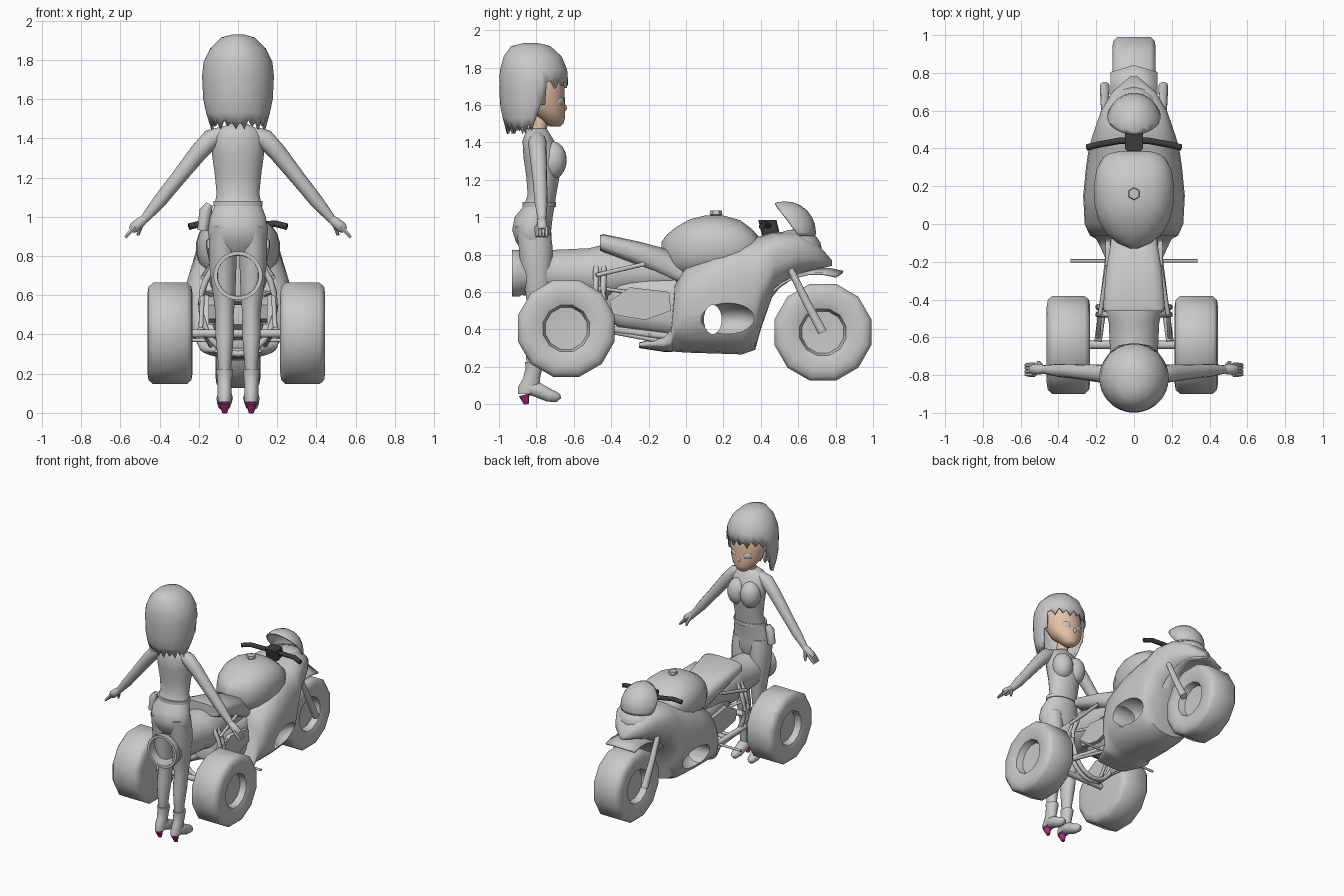
import bpy, bmesh, math
from mathutils import Vector

if "Cube" in bpy.data.objects:
    bpy.data.objects.remove(bpy.data.objects["Cube"])


def material(name, r, g, b):
    m = bpy.data.materials.new(name)
    m.use_nodes = True
    m.diffuse_color = (r, g, b, 1)
    m.node_tree.nodes["Principled BSDF"].inputs["Base Color"].default_value = (r, g, b, 1)
    return m


GREY = material("plain grey", .58, .58, .58)
SKIN = material("skin", .8, .54, .39)
DARK = material("dark rubber", .045, .045, .045)
PINK = material("magenta", .42, .02, .2)
SIDES = ((-1, "right"), (1, "left"))


def finish(name, bm, mat):
    bmesh.ops.remove_doubles(bm, verts=bm.verts[:], dist=.0005)
    bmesh.ops.recalc_face_normals(bm, faces=bm.faces[:])
    me = bpy.data.meshes.new(name)
    bm.to_mesh(me)
    bm.free()
    me.materials.append(mat)
    ob = bpy.data.objects.new(name, me)
    bpy.context.collection.objects.link(ob)
    return ob


def skin_rings(bm, rings, cap=True):
    rows = [[bm.verts.new(p) for p in ring] for ring in rings]
    n = len(rows[0])
    for a, b in zip(rows, rows[1:]):
        for i in range(n):
            j = (i + 1) % n
            bm.faces.new((a[i], a[j], b[j], b[i]))
    if cap:
        bm.faces.new(rows[0][::-1])
        bm.faces.new(rows[-1])


def loft(name, mat, rings, axis="z", n=16, power=2, cap=True, low=None):
    """Rings are (centre, first radius, second radius); low squares the under half."""
    u, v = {"x": (1, 2), "y": (0, 2), "z": (0, 1)}[axis]
    loops = []
    for centre, ru, rv in rings:
        loop = []
        for i in range(n):
            a = 2 * math.pi * (i + .5) / n
            c, s = math.cos(a), math.sin(a)
            e = 2 / (low if low and s < 0 else power)
            p = Vector(centre)
            p[u] += ru * math.copysign(abs(c) ** e, c)
            p[v] += rv * math.copysign(abs(s) ** e, s)
            loop.append(p)
        loops.append(loop)
    bm = bmesh.new()
    skin_rings(bm, loops, cap)
    return finish(name, bm, mat)


def body(name, mat, stations, n=16, power=2.5, low=None):
    """Stations along y: (y, bottom, top, half width)."""
    return loft(name, mat, [((0, y, (a + b) / 2), w, (b - a) / 2)
                            for y, a, b, w in stations], "y", n, power, True, low)


def tube(name, mat, points, radii, n=10):
    pts = [Vector(p) for p in points]
    if not isinstance(radii, (list, tuple)):
        radii = [radii] * len(pts)
    loops = []
    for i, p in enumerate(pts):
        q = (pts[min(i + 1, len(pts) - 1)] - pts[max(i - 1, 0)]).to_track_quat("Z", "Y")
        loops.append([p + q @ Vector((math.cos(t), math.sin(t), 0)) * radii[i]
                      for t in (2 * math.pi * k / n for k in range(n))])
    bm = bmesh.new()
    skin_rings(bm, loops)
    return finish(name, bm, mat)


def ball(name, mat, centre, radii, n=16, cuts=()):
    """Ellipsoid; each cut is (point, normal) and removes the normal's side."""
    bm = bmesh.new()
    bmesh.ops.create_uvsphere(bm, u_segments=n, v_segments=n // 2 + 2, radius=1)
    for v in bm.verts:
        v.co = Vector([c + r * k for c, r, k in zip(centre, radii, v.co)])
    for point, normal in cuts:
        bmesh.ops.bisect_plane(bm, geom=bm.verts[:] + bm.edges[:] + bm.faces[:],
                               plane_co=point, plane_no=normal, clear_outer=True)
    return finish(name, bm, mat)


def thicken(ob, amount):
    ob.modifiers.new("Thickness", "SOLIDIFY").thickness = amount


def wheel(name, x, y, z, w, closed):
    hub = [(.4, 0), (.48, .43), (.88, .48), (.98, .6)]
    tread = [(1, .78), (.95, .92), (.75, 1)]
    inner = [(.97, 0)] if closed else hub
    prof = hub + tread + [(-t, k) for t, k in (inner + tread)[::-1]]
    loft(name, GREY, [((x + t * w, y, z), k * .268, k * .268) for t, k in prof], "x", 12)


# Wheels and axle
wheel("front_wheel", 0, .732, .385, .115, False)
wheel("rear_wheel_left", .33, -.64, .405, .115, True)
wheel("rear_wheel_right", -.347, -.64, .405, -.115, True)
tube("rear_axle", GREY, [(-.3, -.64, .405), (.3, -.64, .405)], .022)

# Fairing with a dished hole through both sides
fairing = body("fairing", GREY, [
    (-.25, .3, .33, .12), (-.12, .28, .365, .18), (-.08, .28, .4, .2),
    (-.06, .28, .64, .235), (0, .275, .74, .262), (.15, .27, .82, .27),
    (.3, .265, .88, .255), (.37, .29, .895, .245), (.4, .4, .9, .24),
    (.47, .6, .92, .22), (.6, .69, .92, .175), (.7, .72, .86, .115), (.78, .74, .77, .02)],
    32, 3, 2.2)
cutters = [ball("dish_cutter", GREY, (s * .31, .23, .45), (.16, .16, .095), 32) for s, _ in SIDES]
cutters.append(loft("hole_cutter", GREY, [((x, .143, .453), .048, .078) for x in (-.5, .5)], "x"))
bpy.context.view_layer.objects.active = fairing
for c in cutters:
    c.hide_render = True
    mod = fairing.modifiers.new("Cut", "BOOLEAN")
    mod.operation, mod.object, mod.solver = "DIFFERENCE", c, "EXACT"
    bpy.ops.object.modifier_apply(modifier=mod.name)
    bpy.data.objects.remove(c)

# Tank, cap, seat, nose and screen
body("tank", GREY, [(-.13, .76, .87, .02), (-.1, .72, .91, .09), (-.05, .69, .95, .15),
                    (.02, .67, .99, .19), (.1, .67, 1.01, .21), (.2, .67, 1.01, .215),
                    (.29, .7, .985, .2), (.35, .74, .94, .165), (.385, .78, .9, .13)], 24, 2.3)
loft("tank_cap", GREY, [((0, .16, z), r, r) for z, r in ((1, .018), (1.015, .034), (1.035, .03))],
     n=6)
body("seat", GREY, [(-.46, .82, .905, .16), (-.44, .81, .91, .165), (-.25, .735, .87, .15),
                    (-.1, .665, .83, .125), (-.02, .64, .74, .12)], 16, 3.2)
ball("nose", GREY, (0, .585, .835), (.14, .14, .1))
thicken(ball("wind_screen", GREY, (0, .53, .92), (.15, .165, .165), 20,
             [((0, .53, 1.0), (0, -1, -.75)), ((0, .6, .9), (0, 0, -1))]), .01)

# Handlebar
tube("handlebar", DARK, [(-.25, .405, .95), (-.19, .42, .965), (-.08, .44, .955),
                         (.08, .44, .955), (.19, .42, .965), (.25, .405, .95)], .017, 8)
loft("handlebar_mount", DARK, [((0, y, z), .05, .05) for y, z in ((.455, .9), (.435, .985))],
     n=8, power=6)

# Front mudguard wrapped round the wheel
bm = bmesh.new()
rows = []
for i in range(9):
    a = math.radians(72 + 12.5 * i)
    y, z = .735 + .345 * math.cos(a), .385 + .345 * math.sin(a)
    rows.append([bm.verts.new((x, y - abs(x) * .3, z - abs(x) * .2))
                 for x in (-.125, -.06, 0, .06, .125)])
for a, b in zip(rows, rows[1:]):
    for i in range(4):
        bm.faces.new((a[i], a[i + 1], b[i + 1], b[i]))
thicken(finish("front_mudguard", bm, GREY), .012)

# Engine and the open barrel at the tail
body("engine", GREY, [(-.42, .45, .6, .08), (-.36, .41, .68, .12), (-.05, .36, .68, .13)], 12, 4)
loft("tail_barrel", GREY, [((0, y, .7), r, r) for y, r in (
    (-.06, 0), (-.06, .1), (-.3, .12), (-.46, .15), (-.52, .135), (-.88, .118), (-.89, .125),
    (-.93, .125), (-.93, .105), (-.6, .1), (-.6, 0))], "y", 24)
for y in (-.44, -.48):
    ring = [(.19 * math.sin(t), y, .55 + .25 * math.cos(t))
            for t in (2 * math.pi * k / 24 for k in range(25))]
    tube("frame_hoop", GREY, ring, .016, 8)

for s, side in SIDES:
    def at(points):
        return [(s * x, y, z) for x, y, z in points]

    # Fork, frame tubes, footpeg and engine panel
    tube("fork_" + side, GREY, at([(.15, .55, .74), (.155, .64, .555), (.155, .73, .385)]),
         [.018, .022, .026])
    tube("swing_arm_" + side, GREY, at([(.19, -.62, .42), (.16, -.4, .4), (.12, -.08, .36)]), .02)
    tube("lower_rail_" + side, GREY, at([(.17, -.47, .4), (.13, -.1, .33)]), .012)
    tube("upper_rail_" + side, GREY, at([(.18, -.48, .69), (.14, -.22, .75)]), .012)
    tube("brace_" + side, GREY, at([(.19, -.6, .43), (.18, -.46, .62), (.13, -.32, .6)]), .012)
    tube("footpeg_" + side, GREY, at([(.1, -.195, .37), (.335, -.195, .37)]), .009)
    bm = bmesh.new()
    outline = [(-.41, .55), (-.3, .625), (-.09, .6), (-.08, .5), (-.22, .45), (-.39, .48)]
    skin_rings(bm, [[Vector((s * x, y, z)) for y, z in outline] for x in (.1, .15)])
    finish("engine_panel_" + side, bm, GREY)

    # Leg, boot and heel
    loft("leg_" + side, GREY, [((s * x, y, z), rx, ry) for z, x, y, rx, ry in (
        (.95, .075, -.82, .07, .095), (.85, .077, -.805, .073, .092), (.75, .077, -.8, .07, .087),
        (.6, .07, -.79, .058, .07), (.5, .068, -.79, .047, .057), (.4, .068, -.805, .048, .058),
        (.28, .068, -.815, .037, .043), (.18, .068, -.815, .03, .036))])
    loft("boot_shaft_" + side, GREY, [((s * .068, y, z), r, ry) for z, y, r, ry in (
        (.225, -.812, .044, .05), (.2, -.812, .041, .046), (.14, -.825, .036, .046),
        (.09, -.84, .037, .06), (.055, -.85, .034, .05))])
    tube("boot_foot_" + side, GREY, at([(.068, -.89, .085), (.068, -.85, .09), (.068, -.79, .075),
                                        (.07, -.73, .046), (.072, -.69, .038), (.072, -.67, .042)]),
         [.018, .038, .042, .036, .028, .01])
    tube("heel_" + side, PINK, at([(.068, -.865, .05), (.068, -.853, 0)]), [.029, .013], 8)

    # Arm and hand
    tube("arm_" + side, GREY, at([(.08, -.795, 1.42), (.135, -.795, 1.4), (.2, -.79, 1.33),
                                  (.32, -.78, 1.18), (.4, -.775, 1.08), (.48, -.77, .985)]),
         [.04, .05, .046, .038, .035, .022], 12)
    tube("palm_" + side, GREY, at([(.47, -.77, .995), (.495, -.77, .975), (.53, -.77, .945),
                                   (.545, -.77, .93)]), [.02, .027, .029, .018])
    for k in range(4):
        y = -.797 + .017 * k
        tube("finger_" + side, GREY, at([(.525, y, .95), (.553, y, .92), (.575, y, .895)]),
             [.012, .012, .008], 6)
    tube("thumb_" + side, GREY, at([(.49, -.755, .97), (.505, -.735, .93), (.51, -.732, .905)]),
         [.013, .012, .007], 6)

    # Bust and eye
    ball("bust_" + side, GREY, (s * .055, -.712, 1.305), (.075, .074, .1), 20)
    eye = ball("eye_" + side, GREY, (0, 0, 0), (.035, .012, .024), 12)
    eye.location = (s * .06, -.668, 1.62)
    eye.rotation_euler.z = -s * .5

# Torso, belt, hip pouch and neck
loft("torso", GREY, [((0, y, z), rx, ry) for z, y, rx, ry in (
    (1.475, -.79, .045, .045), (1.45, -.795, .1, .065), (1.41, -.79, .132, .085),
    (1.32, -.765, .134, .105), (1.22, -.765, .12, .09), (1.12, -.77, .11, .077),
    (1.06, -.785, .12, .083), (1, -.815, .143, .103), (.93, -.825, .155, .105),
    (.87, -.815, .147, .097), (.82, -.805, .11, .07))], n=24)
loft("belt", GREY, [((0, -.785, z), .127, .09) for z in (1.055, 1.08)], n=24)
tube("hip_pouch", GREY, [(-.145, -.79, 1.065), (-.165, -.79, 1.03), (-.18, -.79, .93)],
     [.018, .032, .028], 8)
tube("neck", SKIN, [(0, -.79, 1.46), (0, -.77, 1.55)], .042, 12)

# Face
loft("face", SKIN, [((0, y, z), rx, ry) for z, y, rx, ry in (
    (1.485, -.7, .028, .028), (1.5, -.705, .05, .05), (1.535, -.72, .085, .075),
    (1.58, -.745, .115, .1), (1.66, -.77, .134, .122), (1.74, -.78, .135, .13),
    (1.8, -.79, .1, .1))], n=24)
ball("nose_tip", SKIN, (0, -.652, 1.585), (.014, .016, .02), 8)

# Bobbed hair, open at the face, with a ragged fringe and ends
hair = loft("hair", GREY, [((0, y, z), rx, ry) for z, y, rx, ry in (
    (1.93, -.83, .03, .04), (1.915, -.83, .085, .105), (1.86, -.82, .142, .155),
    (1.79, -.815, .176, .18), (1.72, -.815, .184, .184), (1.6, -.82, .178, .175),
    (1.53, -.835, .163, .145), (1.475, -.85, .14, .108))], n=40, cap=False)
bm = bmesh.new()
bm.from_mesh(hair.data)
bmesh.ops.delete(bm, geom=[f for f in bm.faces for c in [f.calc_center_median()]
                           if c.z < 1.72 and c.y > -.74 - (1.72 - c.z) * .35], context="FACES")
tips = [v for v in bm.verts if v.co.z < 1.48 or (abs(v.co.z - 1.72) < .01 and v.co.y > -.72)]
for i, v in enumerate(sorted(tips, key=lambda v: math.atan2(v.co.x, v.co.y + .8))):
    v.co.z += (-.03, .01, -.015, .02)[i % 4]
bmesh.ops.holes_fill(bm, edges=[e for e in bm.edges if min(v.co.z for v in e.verts) > 1.92])
bm.to_mesh(hair.data)
bm.free()
thicken(hair, .014)

# Smooth shading with crisp edges
for ob in bpy.context.scene.objects:
    ob.select_set(ob.type == "MESH")
bpy.context.view_layer.objects.active = fairing
bpy.ops.object.shade_smooth_by_angle(angle=math.radians(50))
